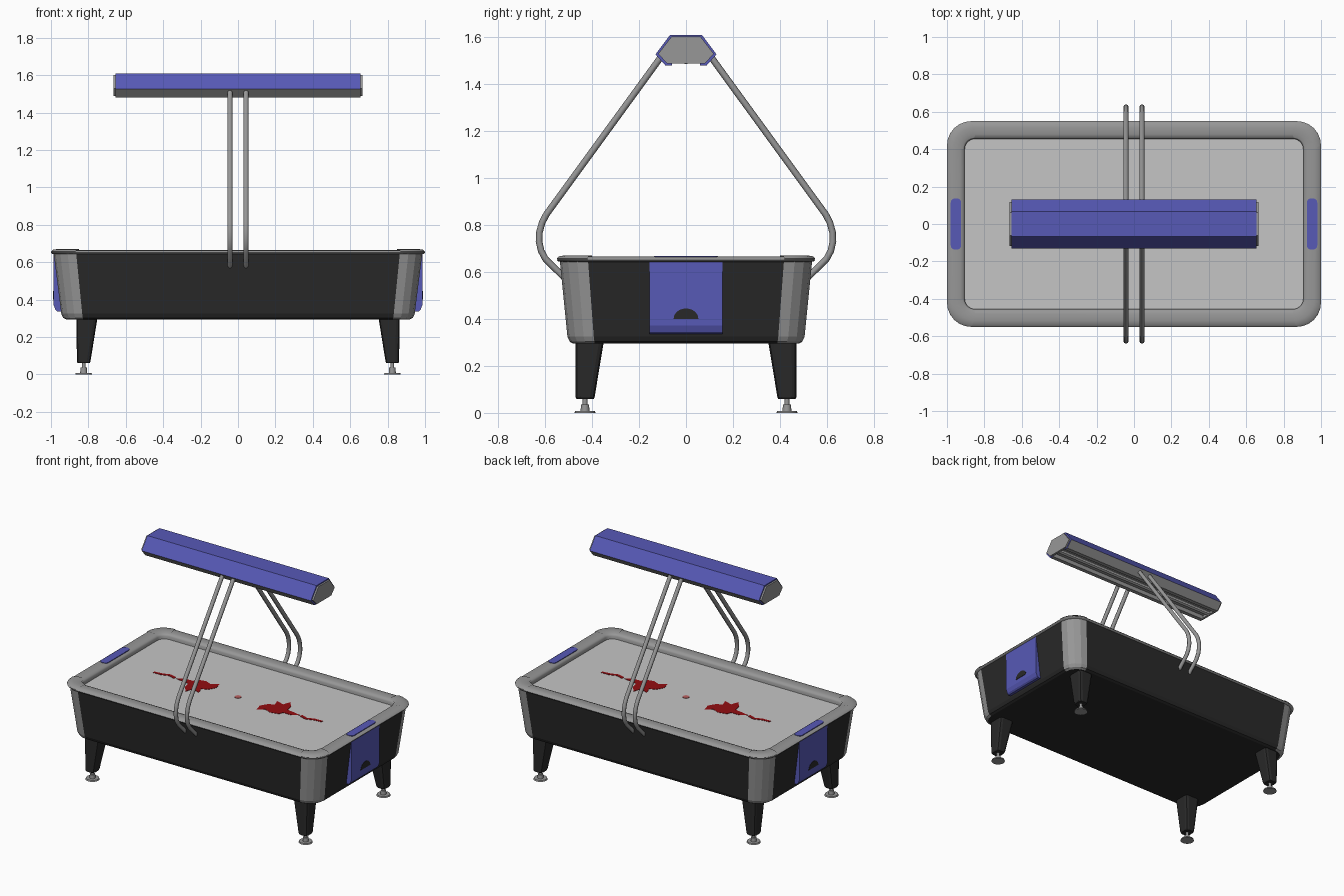
import bpy, bmesh, math
from mathutils import Vector

if "Cube" in bpy.data.objects:
    bpy.data.objects.remove(bpy.data.objects["Cube"])


def mat(name, r, g, b):
    m = bpy.data.materials.new(name)
    m.diffuse_color = (r, g, b, 1)
    m.use_nodes = True
    m.node_tree.nodes["Principled BSDF"].inputs["Base Color"].default_value = m.diffuse_color
    return m


BLACK = mat("cabinet black", .022, .022, .022)
GREY = mat("metal grey", .31, .31, .31)
BLUE = mat("panel blue", .095, .1, .47)
FIELD = mat("field light grey", .56, .56, .56)
RED = mat("flame red", .29, .004, .006)
PINK = mat("centre spot faded red", .5, .12, .12)
DARK = mat("lamp underside grey", .13, .13, .13)


def finish(name, bm, *mats, smooth=None):
    bmesh.ops.recalc_face_normals(bm, faces=bm.faces)
    me = bpy.data.meshes.new(name)
    bm.to_mesh(me)
    bm.free()
    for m in mats:
        me.materials.append(m)
    ob = bpy.data.objects.new(name, me)
    bpy.context.collection.objects.link(ob)
    if smooth:
        bpy.ops.object.select_all(action='DESELECT')
        ob.select_set(True)
        bpy.context.view_layer.objects.active = ob
        bpy.ops.object.shade_smooth_by_angle(angle=math.radians(smooth))
    return ob


def round_rect(hx, hy, r, z, n, cx=0, cy=0):
    pts = []
    for k, (sx, sy) in enumerate([(1, 1), (-1, 1), (-1, -1), (1, -1)]):
        for i in range(n + 1):
            a = math.pi / 2 * (k + i / n)
            pts.append((cx + sx * (hx - r) + r * math.cos(a),
                        cy + sy * (hy - r) + r * math.sin(a), z))
    return pts


def loft(name, rings, mats, n, caps=(), corner_mat=0, corners_only=False, smooth=None):
    """Skin a stack of rounded rectangles; corner faces may get their own colour."""
    bm = bmesh.new()
    vs = [[bm.verts.new(p) for p in ring] for ring in rings]
    c = len(vs[0])
    for a, b in zip(vs, vs[1:]):
        for i in range(c):
            corner = i % (n + 1) != n
            if corners_only and not corner:
                continue
            j = (i + 1) % c
            f = bm.faces.new((a[i], a[j], b[j], b[i]))
            f.material_index = corner_mat if corner else 0
    for k in caps:
        bm.faces.new(vs[k])
    return finish(name, bm, *mats, smooth=smooth)


def prism(name, pts, depth, place, *mats, rule=None):
    """Extrude a 2D outline; place(u, v, d) turns it into 3D."""
    bm = bmesh.new()
    lo, hi = ([bm.verts.new(place(u, v, d)) for u, v in pts] for d in depth)
    bm.faces.new(lo)
    bm.faces.new(hi)
    for i in range(len(pts)):
        j = (i + 1) % len(pts)
        bm.faces.new((lo[i], lo[j], hi[j], hi[i]))
    bmesh.ops.recalc_face_normals(bm, faces=bm.faces)
    if rule:
        for f in bm.faces:
            f.material_index = rule(f)
    return finish(name, bm, *mats)


def cylinder(name, x, y, z0, z1, r0, r1, m, seg=16):
    bm = bmesh.new()
    bmesh.ops.create_cone(bm, cap_ends=True, segments=seg, radius1=r0, radius2=r1, depth=z1 - z0)
    bmesh.ops.translate(bm, verts=bm.verts, vec=(x, y, (z0 + z1) / 2))
    return finish(name, bm, m, smooth=40)


# Cabinet: tapered black box with grey rounded corners
N = 4
loft("cabinet", [round_rect(hx, hy, r, z, N) for hx, hy, r, z in [
    (.92, .48, .09, .295), (.935, .495, .105, .303), (.945, .505, .112, .325),
    (.985, .537, .12, .645)]], [BLACK, GREY], N, caps=(0,), corner_mat=1)

# Rim around the field, with slightly raised corner pads
rim = [(.975, .525, .115, .642), (.995, .545, .128, .645), (1., .55, .13, .652),
       (.99, .54, .125, .662), (.965, .515, .11, .666), (.93, .48, .08, .666),
       (.912, .462, .06, .660), (.905, .455, .055, .650), (.905, .455, .055, .622)]
loft("rim", [round_rect(*p, 6) for p in rim], [GREY], 6, smooth=50)
loft("rim_corner_pads", [round_rect(hx, hy, r, z + .005, 6) for hx, hy, r, z in rim[1:7]],
     [GREY], 6, corners_only=True, smooth=50)

# Playing field
loft("playing_field", [round_rect(.91, .46, .055, z, 6) for z in (.615, .63)],
     [FIELD], 6, caps=(0, 1))
cylinder("centre_spot", 0, 0, .629, .632, .022, .022, PINK, 12)

# Abstract red flames, one half turned from the other
flame = [(.19, -.03), (.205, -.09), (.25, -.055), (.30, -.075), (.36, -.06), (.37, -.03),
         (.43, -.03), (.48, 0), (.42, .012), (.37, .02), (.36, .07), (.32, .125),
         (.30, .07), (.24, .09), (.26, .035), (.22, .02)]
tail = [(.49, -.015), (.54, -.03), (.59, -.012), (.65, -.005), (.65, .012), (.59, .01),
        (.54, -.008), (.49, .01)]
for s, side in ((1, "right"), (-1, "left")):
    for part, pts in (("flame", flame), ("flame_tail", tail)):
        prism(f"{side}_{part}", pts, (.629, .632), lambda u, v, d: (s * u, s * v, d), RED)

    # Blue end panel, puck return slot and rim insert
    prism(f"{side}_end_panel", [(.94, .648), (.986, .648), (.986, .372), (.976, .345),
                                (.965, .336), (.92, .336)],
          (-.155, .155), lambda u, v, d: (s * u, d, v), BLUE)
    slot = [(.053 * math.cos(math.pi * i / 10), .40 + .045 * math.sin(math.pi * i / 10))
            for i in range(11)]
    prism(f"{side}_puck_slot", slot, (.982, .988), lambda u, v, d: (s * d, u, v), BLACK)
    loft(f"{side}_rim_insert", [round_rect(.028, .137, .022, z, 3, s * .952, 0)
                                for z in (.655, .669)], [BLUE], 3, caps=(1,))

# Tapered legs with levelling feet
for sx in (-1, 1):
    for sy in (-1, 1):
        tag = ("front" if sy < 0 else "back") + ("_left" if sx < 0 else "_right")
        rings = [(.032, .037, .06, .825, .43), (.036, .041, .068, .825, .43),
                 (.057, .06, .305, .808, .41)]
        loft(tag + "_leg", [round_rect(hx, hy, .02, z, 2, sx * cx, sy * cy)
                            for hx, hy, z, cx, cy in rings], [BLACK], 2, caps=(0, 2))
        x, y = sx * .825, sy * .43
        cylinder(tag + "_foot_disc", x, y, 0, .009, .045, .042, GREY, 20)
        cylinder(tag + "_foot_nut", x, y, .009, .036, .019, .017, GREY, 12)
        cylinder(tag + "_foot_stem", x, y, .03, .065, .010, .010, GREY, 10)

# Bent lamp poles
path = [(.10, 1.525), (.595, .845), (.613, .81), (.624, .77), (.626, .73), (.617, .69),
        (.598, .655), (.515, .573)]
for sx in (-1, 1):
    for sy in (-1, 1):
        cu = bpy.data.curves.new("pole", 'CURVE')
        cu.dimensions = '3D'
        cu.bevel_depth = .014
        cu.bevel_resolution = 2
        cu.use_fill_caps = True
        sp = cu.splines.new('POLY')
        sp.points.add(len(path) - 1)
        for p, (y, z) in zip(sp.points, path):
            p.co = (sx * .043, sy * y, z, 1)
        cu.materials.append(GREY)
        ob = bpy.data.objects.new(("front" if sy < 0 else "back")
                                  + ("_left" if sx < 0 else "_right") + "_pole", cu)
        bpy.context.collection.objects.link(ob)
        bpy.ops.object.select_all(action='DESELECT')
        ob.select_set(True)
        bpy.context.view_layer.objects.active = ob
        bpy.ops.object.convert(target='MESH')
        bpy.ops.object.shade_smooth_by_angle(angle=math.radians(50))

# Lamp: blue hexagonal housing, grey underside with a lengthwise channel
half = [(.068, 1.61), (.13, 1.527), (.088, 1.48), (.06, 1.48), (.055, 1.505)]
housing = half + [(-y, z) for y, z in reversed(half)]
prism("lamp_housing", housing, (-.655, .655), lambda u, v, d: (d, u, v), BLUE, GREY,
      rule=lambda f: 1 if f.normal.z < -.1 or f.calc_center_median().z < 1.5
      and abs(f.normal.x) < .5 else 0)
prism("lamp_tube", [(.018 * math.cos(a * math.pi / 4), 1.497 + .012 * math.sin(a * math.pi / 4))
                    for a in range(8)], (-.65, .65), lambda u, v, d: (d, u, v), FIELD)

# Grey end caps, a little smaller than the housing
hexagon = half[:3] + [(-y, z) for y, z in reversed(half[:3])]
cap = [(y * .91, 1.545 + (z - 1.545) * .88) for y, z in hexagon]
for s, side in ((1, "right"), (-1, "left")):
    prism(side + "_lamp_cap", cap, (.65, .666), lambda u, v, d: (s * d, u, v), GREY)
bpy.data.materials.remove(DARK)
